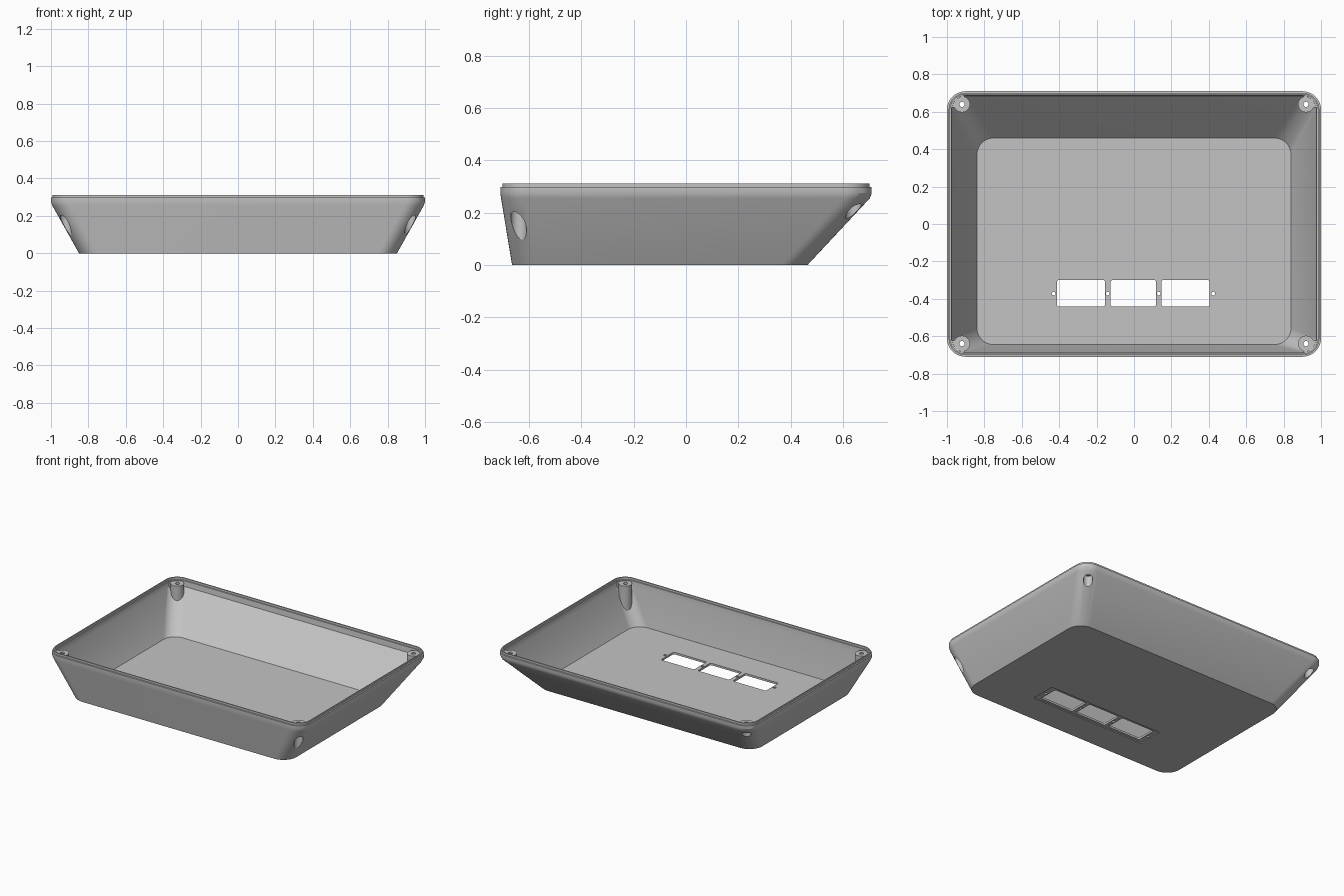
import bpy, bmesh, math

if "Cube" in bpy.data.objects:
    bpy.data.objects.remove(bpy.data.objects["Cube"])

grey = bpy.data.materials.new("plain grey")
grey.diffuse_color = (0.55, 0.55, 0.55, 1)
grey.use_nodes = True
grey.node_tree.nodes["Principled BSDF"].inputs["Base Color"].default_value = grey.diffuse_color


def finish(bm, name):
    bmesh.ops.recalc_face_normals(bm, faces=bm.faces)
    mesh = bpy.data.meshes.new(name)
    bm.to_mesh(mesh)
    bm.free()
    mesh.materials.append(grey)
    obj = bpy.data.objects.new(name, mesh)
    bpy.context.collection.objects.link(obj)
    return obj


def loft(name, rings, steps=10):
    """Closed solid through rounded rectangles (x0, x1, y0, y1, radius, z)."""
    bm = bmesh.new()
    loops = []
    for x0, x1, y0, y1, r, z in rings:
        loop = []
        corners = [(x1 - r, y1 - r), (x0 + r, y1 - r), (x0 + r, y0 + r), (x1 - r, y0 + r)]
        for q, (cx, cy) in enumerate(corners):
            for i in range(steps + 1):
                a = math.pi / 2 * (q + i / steps)
                loop.append(bm.verts.new((cx + r * math.cos(a), cy + r * math.sin(a), z)))
        loops.append(loop)
    n = len(loops[0])
    for a, b in zip(loops, loops[1:]):
        for i in range(n):
            bm.faces.new((a[i], a[(i + 1) % n], b[(i + 1) % n], b[i]))
    bm.faces.new(loops[0][::-1])
    bm.faces.new(loops[-1])
    return finish(bm, name)


def cylinder(name, x, y, r, z0, z1, sides=32):
    bm = bmesh.new()
    bmesh.ops.create_cone(bm, cap_ends=True, segments=sides, radius1=r, radius2=r, depth=z1 - z0)
    bmesh.ops.translate(bm, verts=bm.verts, vec=(x, y, (z0 + z1) / 2))
    return finish(bm, name)


def box(name, x0, x1, y0, y1, z0, z1):
    bm = bmesh.new()
    bmesh.ops.create_cube(bm, size=1)
    bmesh.ops.scale(bm, verts=bm.verts, vec=(x1 - x0, y1 - y0, z1 - z0))
    bmesh.ops.translate(bm, verts=bm.verts, vec=((x0 + x1) / 2, (y0 + y1) / 2, (z0 + z1) / 2))
    return finish(bm, name)


def cut(target, cutter):
    mod = target.modifiers.new("cut", 'BOOLEAN')
    mod.operation = 'DIFFERENCE'
    mod.solver = 'EXACT'
    mod.object = cutter
    bpy.context.view_layer.objects.active = target
    bpy.ops.object.modifier_apply(modifier=mod.name)
    bpy.data.objects.remove(cutter)


# Outer shell: sloped sides, upright band and a thin raised lip
tray = loft("tray", [
    (-0.85, 0.85, -0.665, 0.465, 0.10, 0.0),
    (-0.993, 0.993, -0.707, 0.703, 0.10, 0.255),
    (-1.0, 1.0, -0.71, 0.71, 0.10, 0.275),
    (-1.0, 1.0, -0.71, 0.71, 0.10, 0.297),
    (-0.991, 0.991, -0.701, 0.701, 0.091, 0.298),
    (-0.991, 0.991, -0.701, 0.701, 0.091, 0.312)])

# Inner hollow, with a small step under the lip
hollow = loft("hollow", [
    (-0.84, 0.84, -0.645, 0.46, 0.09, 0.02),
    (-0.973, 0.973, -0.686, 0.684, 0.08, 0.258),
    (-0.976, 0.976, -0.688, 0.688, 0.08, 0.296),
    (-0.983, 0.983, -0.693, 0.693, 0.083, 0.297),
    (-0.983, 0.983, -0.693, 0.693, 0.083, 0.40)])

# Corner screw posts stay solid inside the hollow
posts = [(sx * 0.92, sy * 0.64, sx, sy) for sx in (-1, 1) for sy in (-1, 1)]
for x, y, sx, sy in posts:
    cut(hollow, cylinder("post", x, y, 0.043, -0.1, 0.29))
    xs = sorted((sx * 0.905, sx * 1.1))
    ys = sorted((sy * 0.622, sy * 0.9))
    cut(hollow, box("post_corner", *xs, *ys, -0.1, 0.29))
cut(tray, hollow)

# Screw holes with wide recesses opening through the sloped outside
for x, y, sx, sy in posts:
    cut(tray, cylinder("screw_recess", x, y, 0.03, -0.1, 0.255))
    cut(tray, cylinder("screw_hole", x, y, 0.014, 0.2, 0.4, 24))

# Shallow pocket under the floor, three windows and four pin holes
cut(tray, loft("pocket", [(-0.45, 0.45, -0.46, -0.28, 0.012, z) for z in (-0.05, 0.006)], 4))
for x0, x1 in ((-0.412, -0.155), (-0.125, 0.118), (0.147, 0.405)):
    cut(tray, loft("window", [(x0, x1, -0.441, -0.30, 0.01, z) for z in (-0.06, 0.06)], 4))
for x in (-0.43, -0.14, 0.133, 0.423):
    cut(tray, cylinder("pin_hole", x, -0.372, 0.01, -0.06, 0.06, 16))

# Smooth corners, sharp edges
bpy.ops.object.select_all(action='DESELECT')
tray.select_set(True)
bpy.context.view_layer.objects.active = tray
bpy.ops.object.shade_smooth_by_angle(angle=math.radians(25))
